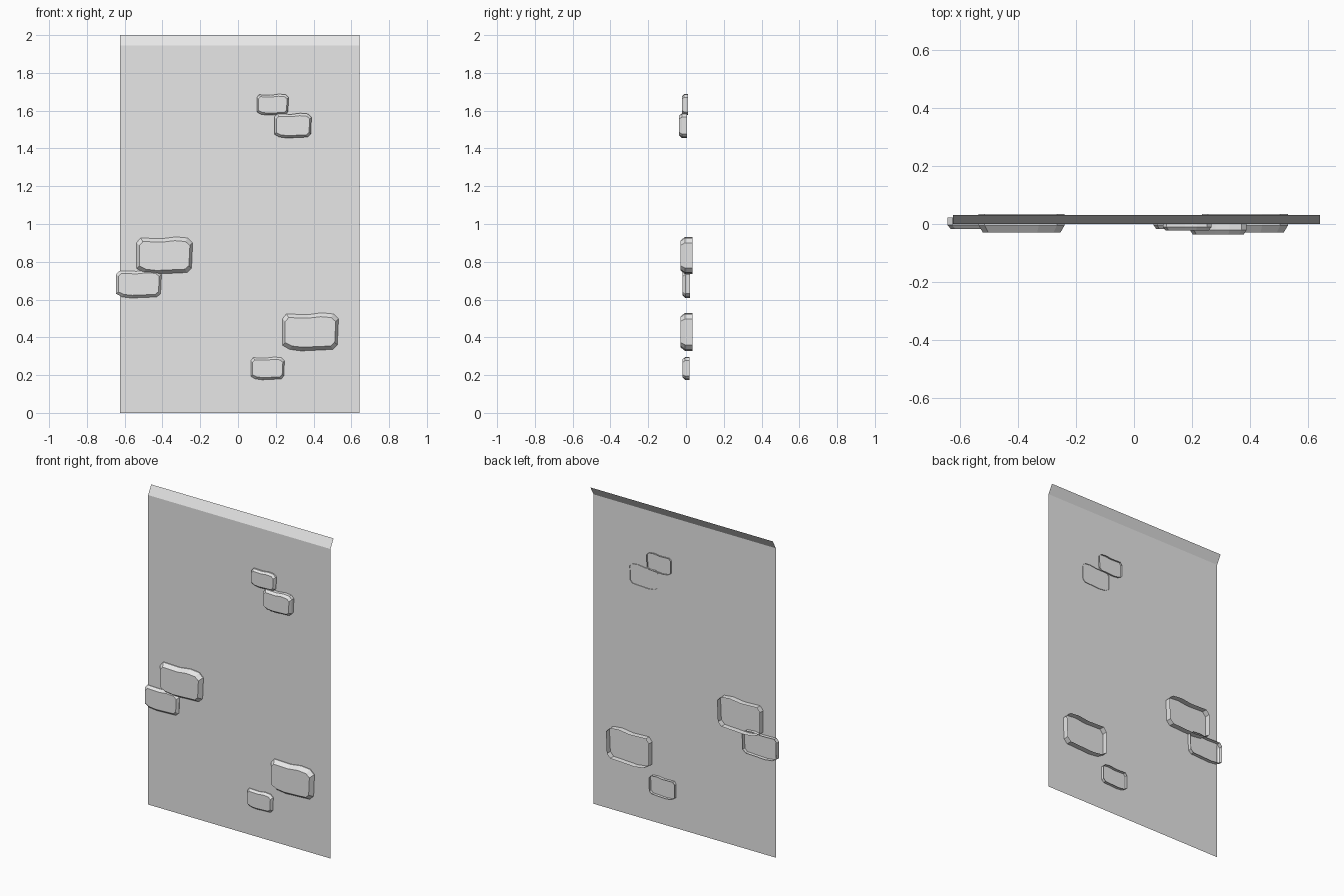
import bpy
import bmesh

cube = bpy.data.objects.get("Cube")
if cube:
    bpy.data.objects.remove(cube, do_unlink=True)

# One plain grey for everything
grey = bpy.data.materials.new("plain_grey")
COLOUR = (0.8, 0.8, 0.8, 1)
grey.diffuse_color = COLOUR
grey.use_nodes = True
grey.node_tree.nodes["Principled BSDF"].inputs["Base Color"].default_value = COLOUR


def finish(name, bm):
    mesh = bpy.data.meshes.new(name)
    bm.to_mesh(mesh)
    bm.free()
    mesh.materials.append(grey)
    obj = bpy.data.objects.new(name, mesh)
    bpy.context.collection.objects.link(obj)
    return obj


def bridge(bm, a, b):
    n = len(a)
    for i in range(n):
        j = (i + 1) % n
        bm.faces.new((a[i], a[j], b[j], b[i]))


# Thin wall sheet with its top edge leaning back
bm = bmesh.new()
rows = [[bm.verts.new((x, y, z)) for x in (-0.625, 0.643)]
        for y, z in ((0, 0), (0, 1.945), (0.031, 2))]
for low, high in zip(rows, rows[1:]):
    bm.faces.new((low[0], low[1], high[1], high[0]))
finish("wall_sheet", bm)

# Worn brick outline, counter-clockwise from the front, in a unit box
OUTLINE = [(0, .15), (.13, .04), (.34, 0), (.9, .04), (.98, .16),
           (1, .84), (.91, .97), (.7, 1), (.45, .95), (.07, .97), (0, .84)]


def brick(name, x0, x1, z0, z1, front, back):
    """Hollow brick: straight sides, bevelled front, open back."""
    bm = bmesh.new()
    shoulder = front + 0.38 * (back - front)

    def ring(y, su, sv):
        return [bm.verts.new((x0 + (x1 - x0) * (.505 + (u - .505) * su), y,
                              z0 + (z1 - z0) * (.49 + (v - .49) * sv)))
                for u, v in OUTLINE]

    rear = ring(back, 1, 1)
    side = ring(shoulder, 1, 1)
    face = ring(front, .9, .8)
    bridge(bm, rear, side)
    bridge(bm, side, face)
    bm.faces.new(face)
    finish(name, bm)


# Three pairs of exposed bricks
brick("upper_small_brick", .10, .268, 1.576, 1.688, -.022, .01)
brick("upper_large_brick", .193, .389, 1.455, 1.587, -.036, .004)
brick("middle_large_brick", -.537, -.240, .735, .932, -.03, .035)
brick("middle_small_brick", -.645, -.405, .608, .757, -.018, .022)
brick("lower_large_brick", .235, .532, .328, .530, -.03, .035)
brick("lower_small_brick", .068, .246, .175, .296, -.018, .018)
